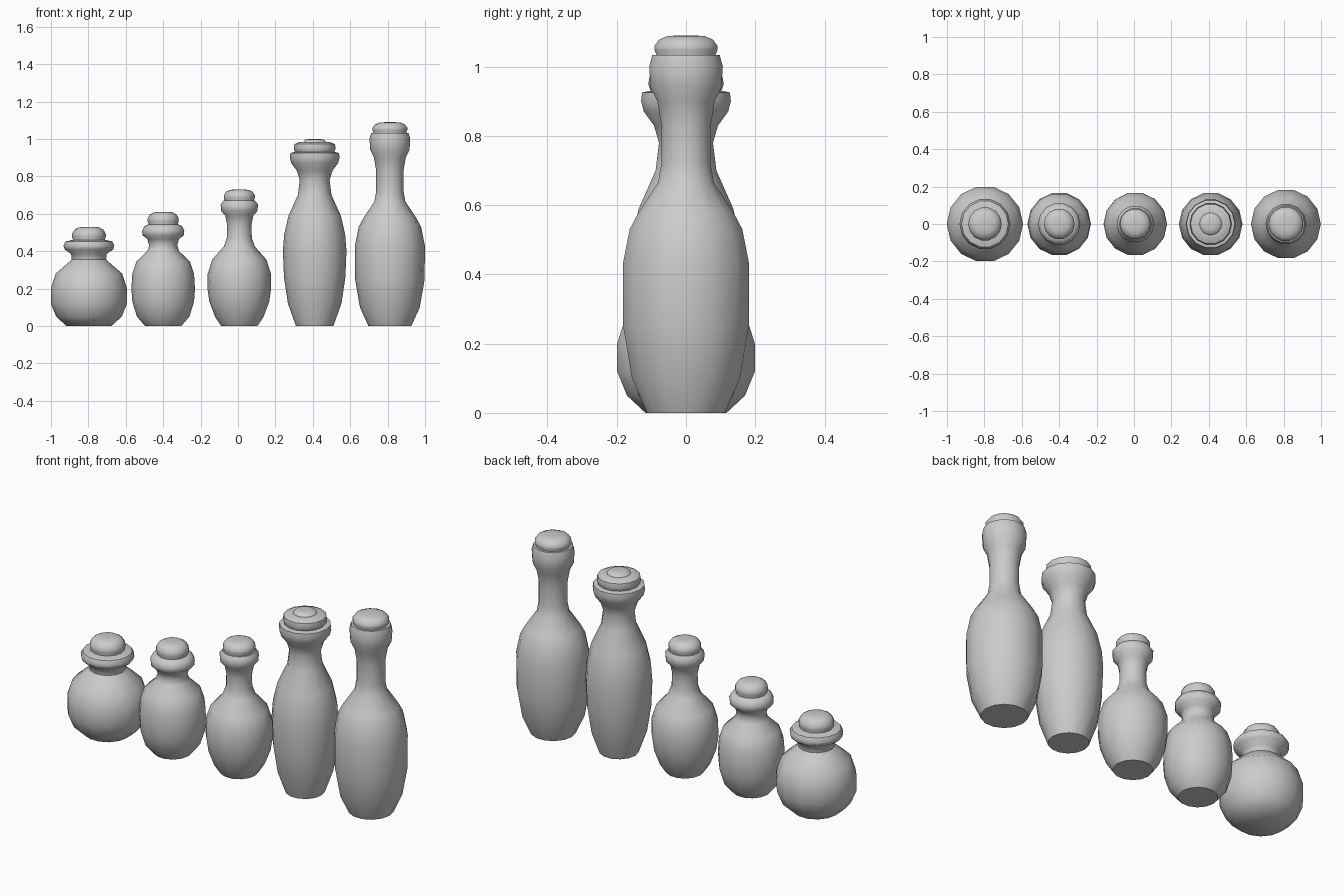
import bpy
import bmesh
from math import cos, sin, tau, radians

SIDES = 14

old = bpy.data.objects.get("Cube")
if old:
    bpy.data.objects.remove(old, do_unlink=True)

grey = bpy.data.materials.new("plain grey")
grey.use_nodes = True
colour = (0.6, 0.6, 0.6, 1)
grey.diffuse_color = colour
grey.node_tree.nodes["Principled BSDF"].inputs["Base Color"].default_value = colour


def lathe(name, x, profile):
    """Turn a (radius, height) profile into a closed solid standing at x."""
    bm = bmesh.new()
    rings = []
    for radius, height in profile:
        rings.append([bm.verts.new((radius * cos(tau * i / SIDES),
                                    radius * sin(tau * i / SIDES), height))
                      for i in range(SIDES)])
    for low, high in zip(rings, rings[1:]):
        for i in range(SIDES):
            j = (i + 1) % SIDES
            bm.faces.new((low[i], low[j], high[j], high[i]))
    bm.faces.new(rings[0][::-1])
    bm.faces.new(rings[-1])
    mesh = bpy.data.meshes.new(name)
    bm.to_mesh(mesh)
    bm.free()
    mesh.materials.append(grey)
    part = bpy.data.objects.new(name, mesh)
    bpy.context.collection.objects.link(part)
    part.location.x = x
    bpy.ops.object.select_all(action='DESELECT')
    part.select_set(True)
    bpy.context.view_layer.objects.active = part
    bpy.ops.object.shade_smooth_by_angle(angle=radians(50))
    return part


def stopper(name, x, radius, bottom, top):
    """Rounded plug: slightly flared side and a domed cap."""
    rise = top - bottom
    shape = [(.93, -.2), (.93, 0), (1, .3), (1, .5), (.86, .8), (.6, .97), (.25, 1)]
    lathe(name, x, [(radius * r, bottom + rise * h) for r, h in shape])


# Squat round jar with a wide lip
lathe("squat_bottle", -.797, [
    (.12, 0), (.175, .05), (.204, .12), (.204, .2), (.178, .28), (.115, .335),
    (.092, .355), (.095, .385), (.13, .41), (.136, .43), (.125, .452), (.09, .46)])
stopper("squat_stopper", -.797, .09, .455, .53)

# Small bottle with a short neck
lathe("small_bottle", -.4, [
    (.097, 0), (.14, .05), (.165, .13), (.17, .2), (.165, .28), (.143, .345),
    (.085, .4), (.075, .43), (.085, .465), (.11, .485), (.113, .51), (.1, .535), (.08, .543)])
stopper("small_stopper", -.4, .083, .54, .61)

# Middle bottle with a slim neck
lathe("middle_bottle", .007, [
    (.097, 0), (.13, .05), (.16, .13), (.17, .2), (.169, .28), (.145, .355),
    (.083, .425), (.067, .47), (.065, .54), (.075, .59), (.097, .615), (.1, .65), (.085, .67)])
stopper("middle_stopper", .007, .083, .667, .73)

# Tall bottle with a flared mouth
lathe("flared_bottle", .41, [
    (.1, 0), (.143, .12), (.164, .26), (.17, .4), (.163, .49), (.14, .59), (.09, .7),
    (.08, .78), (.095, .83), (.125, .87), (.133, .9), (.13, .925), (.11, .93)])
lathe("flared_stopper", .41, [
    (.1, .92), (.107, .935), (.112, .95), (.108, .972), (.08, .985), (.06, .985),
    (.05, .997), (.025, 1)])

# Tallest bottle with a long neck and deep collar
lathe("tall_bottle", .812, [
    (.115, 0), (.16, .1), (.186, .25), (.187, .43), (.167, .53), (.14, .58), (.083, .665),
    (.073, .72), (.073, .83), (.085, .9), (.105, .94), (.109, 1), (.1, 1.033)])
stopper("tall_stopper", .812, .093, 1.03, 1.09)
